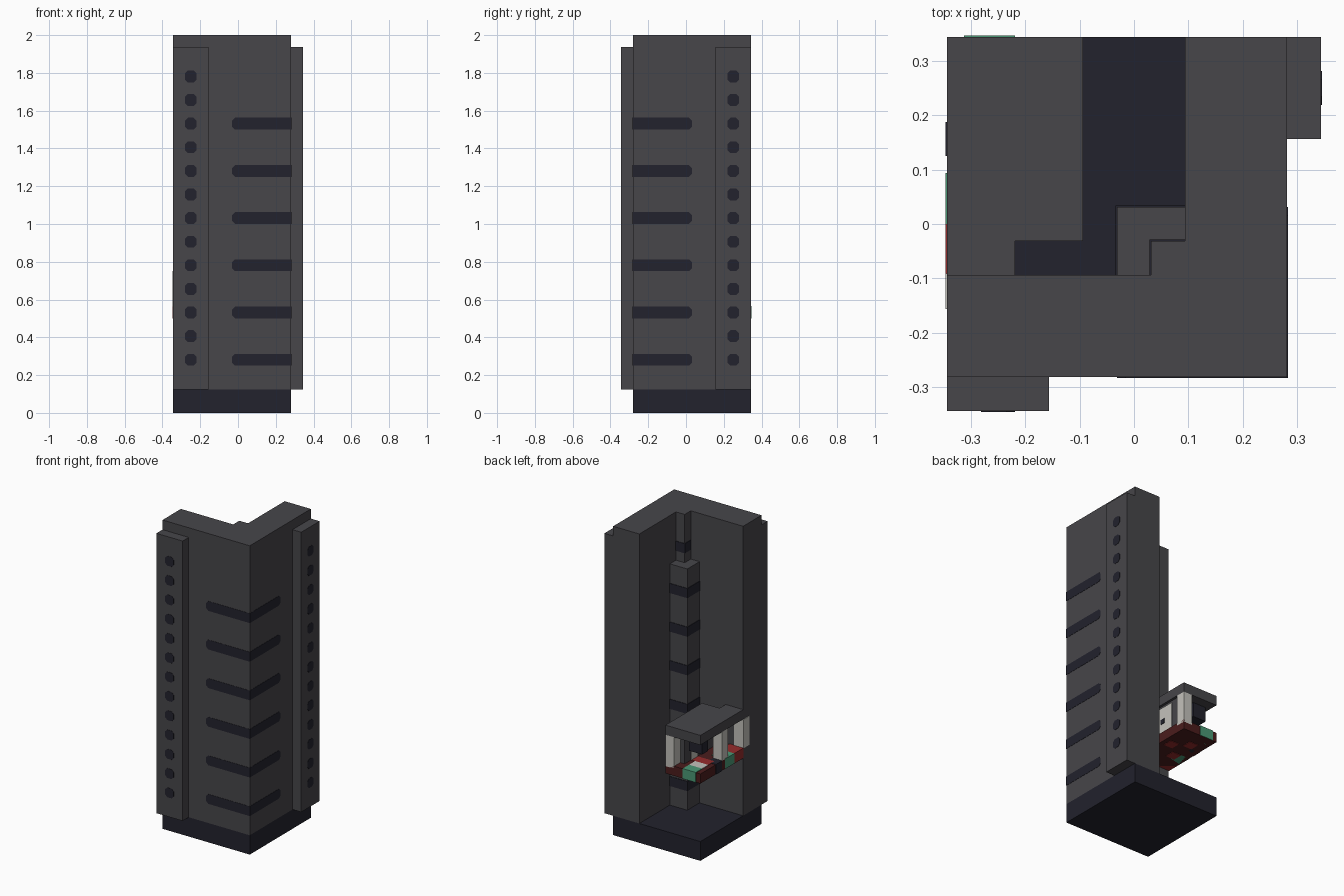
import bpy, bmesh

V = 1 / 32  # block size used as the building unit

if "Cube" in bpy.data.objects:
    bpy.data.objects.remove(bpy.data.objects["Cube"])


def material(name, r, g, b):
    m = bpy.data.materials.new(name)
    m.use_nodes = True
    m.diffuse_color = (r, g, b, 1)
    m.node_tree.nodes["Principled BSDF"].inputs["Base Color"].default_value = (r, g, b, 1)
    return m


gray = material("steel gray", .063, .061, .068)
dark = material("dark navy", .016, .016, .026)
white = material("off white", .55, .54, .5)
red = material("red", .3, .025, .025)
maroon = material("dark red", .07, .012, .012)
green = material("green", .07, .32, .18)


# Mappings from (along, up, out) to (x, y, z): upright, front wall, right wall
def upright(a, b, c):
    return a, b, c


def front(a, b, c):
    return a, -c, b


def right(a, b, c):
    return c, -a, b


def prism(name, pts, lo, hi, mat, to=upright):
    """Extrude an outline between two levels."""
    bm = bmesh.new()
    rings = [[bm.verts.new([k * V for k in to(a, b, c)]) for a, b in pts] for c in (lo, hi)]
    bm.faces.new(rings[0])
    bm.faces.new(rings[1])
    n = len(pts)
    for i in range(n):
        j = (i + 1) % n
        bm.faces.new((rings[0][i], rings[0][j], rings[1][j], rings[1][i]))
    bmesh.ops.recalc_face_normals(bm, faces=bm.faces)
    mesh = bpy.data.meshes.new(name)
    bm.to_mesh(mesh)
    bm.free()
    mesh.materials.append(mat)
    ob = bpy.data.objects.new(name, mesh)
    bpy.context.collection.objects.link(ob)
    return ob


def box(name, x0, x1, y0, y1, z0, z1, mat):
    return prism(name, [(x0, y0), (x1, y0), (x1, y1), (x0, y1)], z0, z1, mat)


# Base and corner walls with the slim inner pillar
box("base", -11, 9, -9, 11, 0, 4, dark)
prism("corner_walls", [(-11, -9), (9, -9), (9, 11), (3, 11), (3, -1), (1, -1), (1, -3), (-11, -3)],
      4, 64, gray)
box("inner_pillar", -1, 3, -3, 1, 4, 54, gray)

# Dark bands around the inner pillars
T = .1
for i in range(6):
    box("pillar_band", -1 - T, 3, -3, 1 + T, 8 + 8 * i, 10 + 8 * i, dark)
box("upper_pillar_band", 1 - T, 3, -3, -1 + T, 56, 58, dark)

# Each outer wall: edge strip, rivets and slots
for side, to in (("front", front), ("right", right)):
    prism(side + "_strip", [(-11, 4), (-5, 4), (-5, 62), (-11, 62)], 9, 11, gray, to)
    for i in range(13):
        z = 9 + 4 * i
        octagon = [(-8 + a, z + b) for a, b in ((-1, -.5), (-.5, -1), (.5, -1), (1, -.5),
                                                (1, .5), (.5, 1), (-.5, 1), (-1, .5))]
        prism(side + "_rivet", octagon, 10.9, 11 + T / 2, dark, to)
    for i in range(6):
        z = 9 + 8 * i
        slot = [(-1, z - .5), (-.5, z - 1), (9 + T / 2, z - 1), (9 + T / 2, z + 1),
                (-.5, z + 1), (-1, z + .5)]
        prism(side + "_slot", slot, 8.9, 9 + T / 2, dark, to)

# Floating console: roof and desk share an outline reaching the front wall
outline = [(-11, -3), (-7, -3), (-7, -1), (-3, -1), (-3, 11), (-11, 11)]
prism("console_roof", outline, 24, 26, gray)
prism("console_desk", outline, 16, 18, maroon)

# Console spine, posts and hanging lamp
box("console_spine", -6, -3.5, -1, 9, 18, 24, gray)
box("outer_post", -5, -3, 9, 11, 17.5, 24, white)
box("middle_post", -11, -9, 2, 4, 18, 24, white)
box("wall_post", -11 - T, -9, -5, -3 + T, 18, 24, white)
box("spine_panel", -3.5, -3.3, 0, 7, 18, 23.5, white)
box("spine_panel_dot", -3.4, -3.2, 4, 5, 20, 21, dark)
box("inner_panel", -6.2, -6, 5, 7, 18, 23.5, white)
box("hanging_lamp", -10, -7, 7, 9, 21, 24, dark)

# Coloured desk blocks
box("green_end_block", -10, -7, 9, 11 + T, 16, 18 + T, green)
box("white_desk_tile", -10, -7, 7, 9, 17, 18 + T, white)
box("red_desk_tile", -10, -6, 5, 7, 17, 18 + T, red)
box("green_side_block", -11 - T, -8, 0, 3, 16, 18 + T, green)
box("red_side_block", -11 - T, -8, -3, 0, 16, 18 + T, red)
box("dark_side_block", -11 - T, -9, 4, 6, 16, 18 + T, dark)
for x, y in ((-9, 1), (-6, 4), (-9, 6)):
    box("red_underside_tile", x, x + 2, y, y + 2, 16 - T, 16.5, red)
